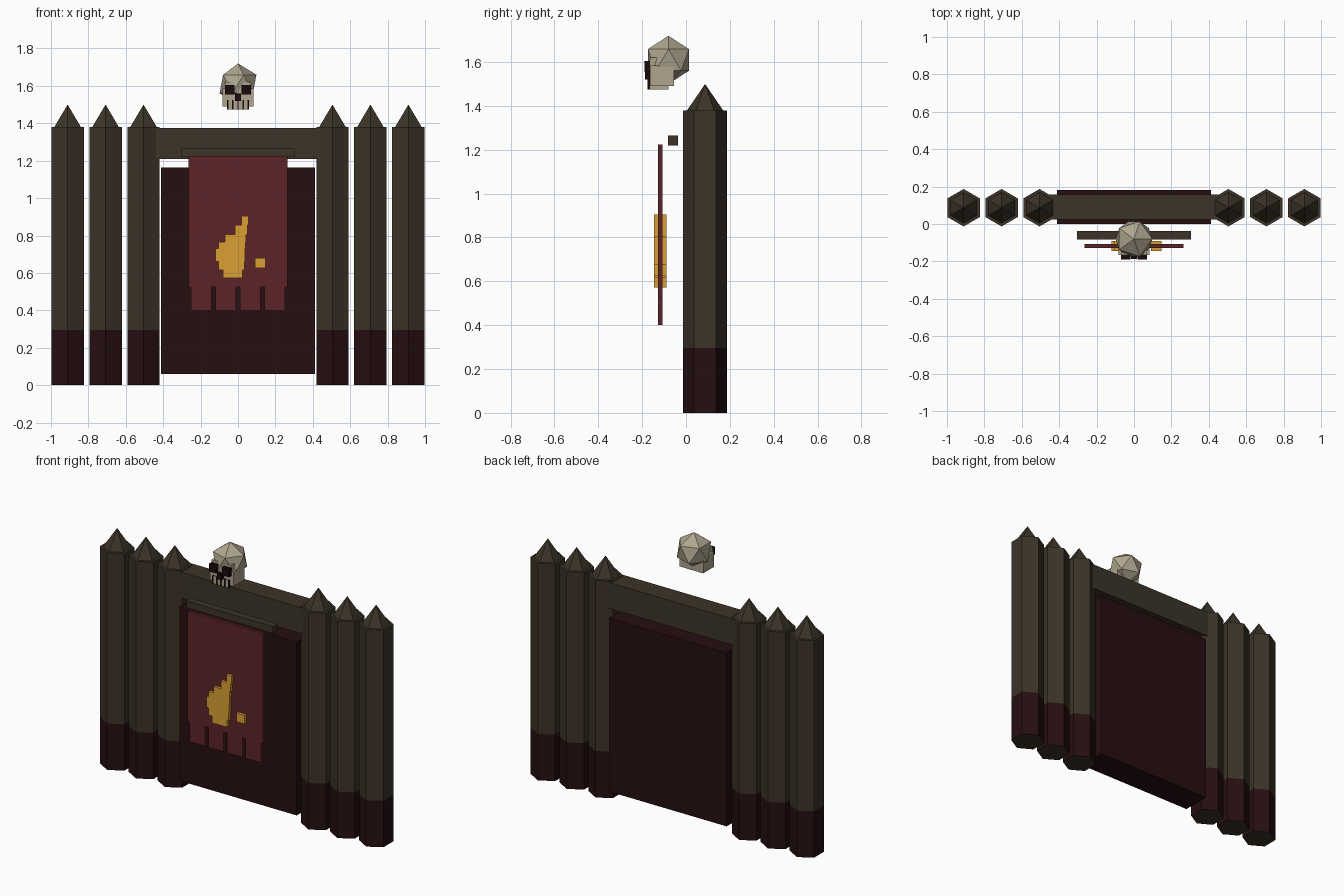
import bpy, bmesh, math
from mathutils import Matrix

if "Cube" in bpy.data.objects:
    bpy.data.objects.remove(bpy.data.objects["Cube"])


def material(name, rgb):
    """Flat colour given as sRGB 0-255, stored linear."""
    m = bpy.data.materials.new(name)
    lin = [((c / 255 + 0.055) / 1.055) ** 2.4 for c in rgb]
    m.diffuse_color = (*lin, 1)
    m.use_nodes = True
    m.node_tree.nodes["Principled BSDF"].inputs["Base Color"].default_value = m.diffuse_color
    return m


WOOD = material("dark wood", (59, 51, 39))
STAIN = material("dark red stain", (38, 14, 16))
CLOTH = material("banner red", (93, 36, 39))
GOLD = material("gold", (218, 160, 50))
BONE = material("bone", (176, 166, 143))
BLACK = material("socket black", (27, 9, 12))


def finish(bm, name, *mats):
    me = bpy.data.meshes.new(name)
    bm.to_mesh(me)
    bm.free()
    for m in mats:
        me.materials.append(m)
    ob = bpy.data.objects.new(name, me)
    bpy.context.collection.objects.link(ob)
    return ob


def boxes(name, mat, *ranges):
    """One object made of boxes, each (x0, x1, y0, y1, z0, z1)."""
    bm = bmesh.new()
    for x0, x1, y0, y1, z0, z1 in ranges:
        mtx = Matrix.Translation(((x0 + x1) / 2, (y0 + y1) / 2, (z0 + z1) / 2)) \
            @ Matrix.Diagonal((x1 - x0, y1 - y0, z1 - z0, 1))
        bmesh.ops.create_cube(bm, size=1, matrix=mtx)
    return finish(bm, name, mat)


def post(name, x, y=0.087):
    """Six-sided stake with a stained foot and a pointed, slightly inset tip."""
    bm = bmesh.new()
    rings = []
    for r, z in ((0.1, 0), (0.1, 0.295), (0.1, 1.38), (0.082, 1.38)):
        rings.append([bm.verts.new((x + r * math.sin(k * math.pi / 3),
                                    y - r * math.cos(k * math.pi / 3), z)) for k in range(6)])
    tip = bm.verts.new((x, y, 1.5))
    bm.faces.new(rings[0][::-1])
    for k in range(6):
        n = (k + 1) % 6
        for i in range(3):
            f = bm.faces.new((rings[i][k], rings[i][n], rings[i + 1][n], rings[i + 1][k]))
            f.material_index = 1 if i == 0 else 0
        bm.faces.new((rings[3][k], rings[3][n], tip))
    return finish(bm, name, WOOD, STAIN)


# palisade posts on both sides of the gate
for i, px in enumerate((0.505, 0.708, 0.911)):
    post(f"post_right_{i}", px)
    post(f"post_left_{i}", -px)

# gate panel, lintel and banner rod
boxes("gate_panel", STAIN, (-0.413, 0.413, 0.0, 0.182, 0.06, 1.163))
boxes("lintel_beam", WOOD, (-0.46, 0.46, 0.025, 0.157, 1.21, 1.375))
boxes("banner_rod", WOOD, (-0.305, 0.305, -0.083, -0.037, 1.22, 1.264))

# banner cloth with four hanging tabs
BY = (-0.127, -0.108)
boxes("banner_cloth", CLOTH, (-0.265, 0.265, *BY, 0.525, 1.225))
boxes("banner_tabs", CLOTH,
      *[(c - 0.054, c + 0.054, *BY, 0.4, 0.525) for c in (-0.197, -0.066, 0.066, 0.197)])

# stepped gold flame on the banner: x0, x1, z0, z1
flame = ((0.02, 0.055, 0.855, 0.905), (-0.017, 0.05, 0.805, 0.855),
         (-0.07, 0.042, 0.765, 0.805), (-0.105, 0.04, 0.73, 0.765),
         (-0.12, 0.038, 0.66, 0.73), (-0.105, 0.036, 0.615, 0.66),
         (-0.08, 0.025, 0.572, 0.615), (0.09, 0.147, 0.625, 0.68))
boxes("banner_flame", GOLD, *[(a, b, -0.145, -0.09, c, d) for a, b, c, d in flame])

# skull: low-poly cranium and blocky face
bm = bmesh.new()
bmesh.ops.create_icosphere(bm, subdivisions=1, radius=0.11,
                           matrix=Matrix.Translation((0, -0.08, 1.61)))
finish(bm, "skull_cranium", BONE)
boxes("skull_face", BONE, (-0.083, 0.083, -0.165, -0.055, 1.49, 1.585),
      (-0.07, 0.07, -0.165, -0.12, 1.585, 1.62))
teeth = (-0.041, -0.014, 0.014, 0.041)
boxes("skull_teeth", BONE,
      *[(c - 0.01, c + 0.01, -0.172, -0.08, 1.475, 1.525) for c in teeth])

# eye sockets, nose hole and gaps between the teeth
boxes("skull_eyes", BLACK, *[(c - 0.025, c + 0.025, -0.19, -0.16, 1.555, 1.605)
                             for c in (-0.045, 0.045)])
boxes("skull_nose", BLACK, (-0.016, 0.016, -0.188, -0.16, 1.52, 1.558))
boxes("skull_tooth_gaps", BLACK,
      *[(c - 0.004, c + 0.004, -0.175, -0.164, 1.475, 1.525)
        for c in (-0.055, -0.0275, 0, 0.0275, 0.055)])
